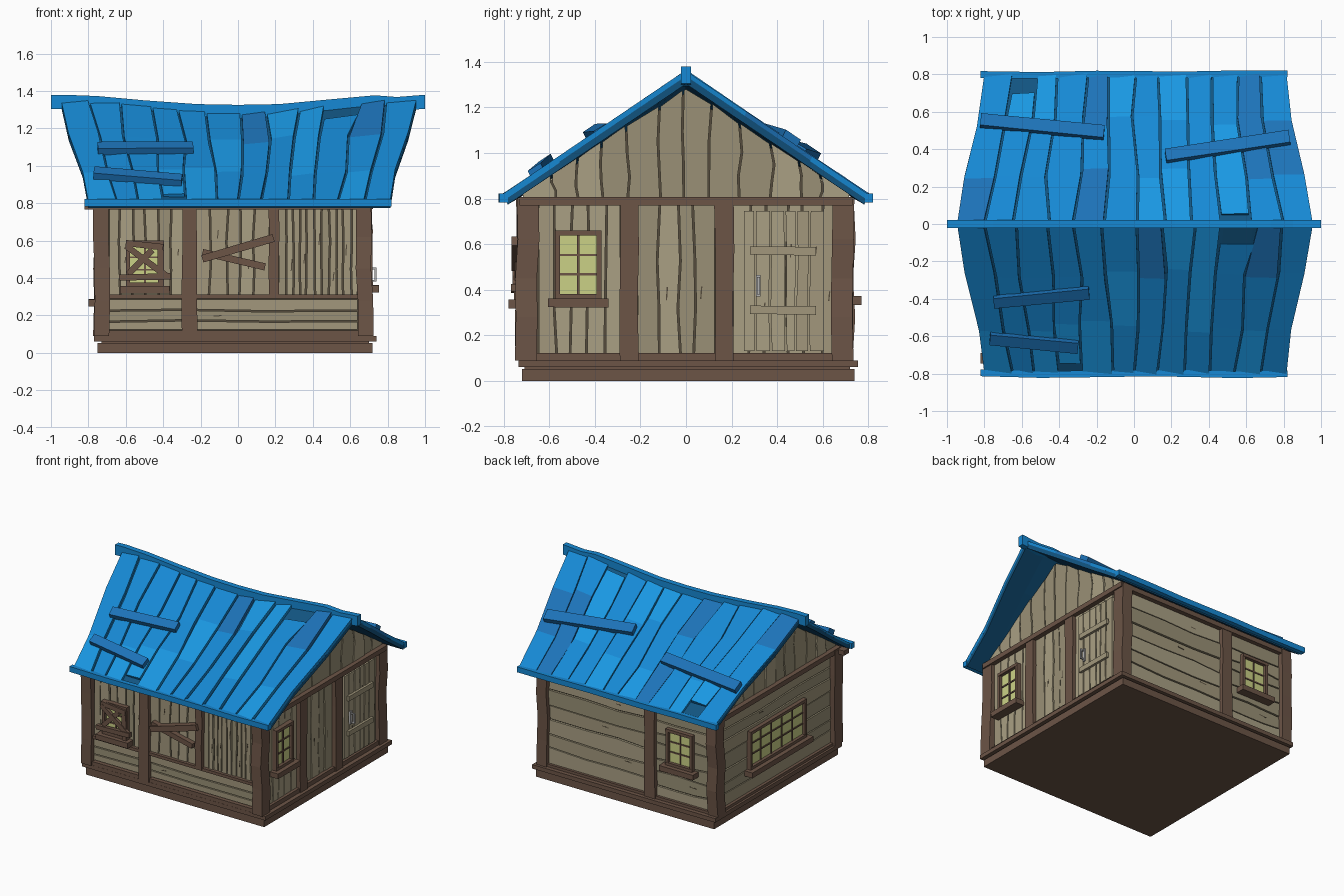
import bpy, bmesh, random
from mathutils import Vector

if "Cube" in bpy.data.objects:
    bpy.data.objects.remove(bpy.data.objects["Cube"])
random.seed(7)
R = random.uniform


def mat(name, r, g, b):
    m = bpy.data.materials.new(name)
    m.diffuse_color = (r, g, b, 1)
    m.use_nodes = True
    m.node_tree.nodes["Principled BSDF"].inputs["Base Color"].default_value = m.diffuse_color
    return m


WALL = [mat("plank", .36, .31, .20), mat("plank_light", .40, .35, .23), mat("plank_dull", .32, .28, .18)]
DARK = [mat("gap", .09, .07, .045)]
WOOD = [mat("timber", .15, .09, .062)]
PANE = [mat("pane", .60, .64, .24)]
BLUE = [mat("blue", .008, .25, .66), mat("blue_deep", .012, .17, .48), mat("blue_light", .01, .31, .76)]
UNDER = [mat("blue_under", .006, .09, .22)]
METAL = [mat("metal", .45, .45, .45)]

# Wall planes: u along the wall, v up, d outwards
FRONT = lambda u, v, d: (u, -.71 - d, v)
BACK = lambda u, v, d: (u, .70 + d, v)
RIGHT = lambda u, v, d: (.685 + d, u, v)
LEFT = lambda u, v, d: (-.73 - d, u, v)


def loft(rings, shades=None):
    """Closed solid through rings of equal size; shades gives a material per segment."""
    n = len(rings[0])
    verts = [p for r in rings for p in r]
    faces = [(tuple(range(n)), 0), (tuple(range(len(verts) - n, len(verts))), 0)]
    for k in range(len(rings) - 1):
        for i in range(n):
            a, b = k * n + i, k * n + (i + 1) % n
            faces.append(((a, b, b + n, a + n), shades[k] if shades else 0))
    return verts, faces


def prism(face, pts, d0, d1, m=0):
    v, f = loft([[face(u, w, d) for u, w in pts] for d in (d0, d1)], [m])
    return v, [(q, m) for q, _ in f]


def rect(face, u0, u1, v0, v1, d0, d1, m=0):
    return prism(face, [(u0, v0), (u1, v0), (u1, v1), (u0, v1)], d0, d1, m)


def board(face, p, q, width, d0, d1, m=0):
    p, q = Vector(p), Vector(q)
    s = (q - p).normalized().orthogonal() * width / 2
    return prism(face, [p + s, p - s * .8, q - s, q + s * .9], d0, d1, m)


def obj(name, parts, mats):
    bm = bmesh.new()
    for verts, faces in parts:
        vs = [bm.verts.new(v) for v in verts]
        for idx, m in faces:
            bm.faces.new([vs[i] for i in idx]).material_index = m
    bmesh.ops.recalc_face_normals(bm, faces=bm.faces)
    me = bpy.data.meshes.new(name)
    bm.to_mesh(me)
    bm.free()
    for m in mats:
        me.materials.append(m)
    o = bpy.data.objects.new(name, me)
    bpy.context.collection.objects.link(o)


def beam(name, path, w, h, mats, up=(0, 0, 1)):
    """Rectangular bar along a path; up=x or z picks the cross-section plane."""
    rings = []
    for p in path:
        c = [(-w, -h), (w, -h), (w, h), (-w, h)]
        rings.append([(p[0] + a / 2, p[1] + b / 2, p[2]) if up[2] else (p[0], p[1] + a / 2, p[2] + b / 2) for a, b in c])
    obj(name, [loft(rings)], mats)


def planks(name, face, a0, a1, b0, b1, n, vert=True, top=None, d=0):
    """Row of jagged planks between a0 and a1, with a few cracks."""
    w = (a1 - a0) / n
    cuts = [a0 + w * i + (R(-.16, .16) * w if 0 < i < n else 0) for i in range(n + 1)]
    stops = [0, .3, .62, 1]
    offs = [[R(-.09, .09) * w if 0 < i < n else 0 for _ in stops] for i in range(n + 1)]
    edge = lambda i, g: [(cuts[i] + o + g, b0 + ((top(cuts[i]) if top else b1) - b0) * t) for o, t in zip(offs[i], stops)]
    parts, cracks = [], []
    for i in range(n):
        pts = edge(i, .004)
        if top and cuts[i] < 0 < cuts[i + 1]:
            pts.append((0, top(0)))
        pts += edge(i + 1, -.004)[::-1]
        h = d + R(0, .007)
        parts.append(prism(face, pts if vert else [(q, p) for p, q in pts], d - .014, h, random.randrange(3)))
        if i % 2 and not top:
            c, b = cuts[i] + w * R(.35, .65), b0 + (b1 - b0) * R(.15, .8)
            ln = R(.03, .07)
            p, q = (c, b), (c + .004, b + ln)
            cracks.append(board(face, p if vert else p[::-1], q if vert else q[::-1], .006, d, h + .001))
    obj(name, parts, WALL)
    if cracks:
        obj(name + "_cracks", cracks, DARK)


def window(name, face, u0, u1, v0, v1, cols, rows):
    f = .022
    obj(name + "_glass", [rect(face, u0 + f, u1 - f, v0 + f, v1 - f, 0, .013)], PANE)
    bars = [rect(face, u0, u0 + f, v0, v1, 0, .035), rect(face, u1 - f, u1, v0, v1, 0, .035),
            rect(face, u0, u1, v1 - f, v1, 0, .037), rect(face, u0, u1, v0, v0 + f, 0, .037)]
    for i in range(1, cols):
        c = u0 + f + (u1 - u0 - 2 * f) * i / cols
        bars.append(rect(face, c - .005, c + .005, v0, v1, 0, .02))
    for i in range(1, rows):
        c = v0 + f + (v1 - v0 - 2 * f) * i / rows
        bars.append(rect(face, u0, u1, c - .005, c + .005, 0, .019))
    obj(name + "_frame", bars, WOOD)
    obj(name + "_sill", [board(face, (u0 - .03, v0 - .02), (u1 + .03, v0 - .017), .042, 0, .07)], WOOD)


# Base and dark core behind the planks
TOP = lambda x, y, z: (x, y, z)
obj("base", [rect(TOP, -.75, .72, -.72, .74, 0, .052), rect(TOP, -.77, .74, -.735, .755, .06, .09),
             rect(TOP, -.73, .70, -.71, .72, .04, .07)], WOOD)
obj("wall_core", [rect(TOP, -.72, .675, -.70, .69, .07, .8)], DARK)

# Corner posts, slightly crooked
for n, x in (("left", -.727), ("right", .676)):
    for k, y in (("front", -.696), ("back", .69)):
        path = [(x + R(-.008, .008), y + R(-.008, .008), z) for z in (.09, .28, .45, .62, .80)]
        beam(f"corner_post_{k}_{n}", path, .082, .095, WOOD)

# Wall posts and rails
post = lambda f, u, w, v0=.09, v1=.78: prism(
    f, [(u - w / 2 + R(-.005, .005), v0 + (v1 - v0) * t) for t in (0, .35, .7, 1)]
    + [(u + w / 2 + R(-.005, .005), v0 + (v1 - v0) * t) for t in (1, .7, .35, 0)], -.02, .032)
obj("wall_posts", [post(FRONT, -.26, .08), post(FRONT, .192, .055, .30), post(BACK, -.21, .085),
                   post(RIGHT, -.25, .083), post(RIGHT, .168, .085)], WOOD)
obj("rails", [rect(FRONT, -.82, .70, .765, .80, -.02, .036), rect(BACK, -.75, .70, .765, .80, -.02, .036),
              rect(RIGHT, -.73, .73, .77, .806, -.02, .038), rect(LEFT, -.73, .73, .77, .806, -.02, .038),
              rect(FRONT, -.70, .65, .09, .118, -.02, .024), rect(FRONT, -.70, .65, .29, .312, -.02, .026),
              rect(RIGHT, -.66, .67, .09, .122, -.02, .024), rect(BACK, -.70, .65, .09, .11, -.02, .024),
              rect(LEFT, -.66, .67, .09, .11, -.02, .024)], WOOD)

# Wall planks
planks("front_low_planks", FRONT, .12, .29, -.69, .64, 3, False)
planks("front_left_planks", FRONT, -.69, -.29, .31, .77, 6)
planks("front_mid_planks", FRONT, -.23, .17, .31, .77, 5)
planks("front_right_planks", FRONT, .215, .64, .31, .77, 11)
planks("right_window_planks", RIGHT, -.65, -.285, .12, .775, 5)
planks("right_mid_planks", RIGHT, -.215, .13, .12, .775, 4)
planks("right_door_wall_planks", RIGHT, .205, .66, .12, .775, 6)
planks("back_wide_planks", BACK, .105, .77, -.175, .64, 6, False)
planks("back_window_planks", BACK, .105, .77, -.69, -.245, 7, False)
planks("left_planks", LEFT, .105, .775, -.66, .65, 7, False)

# Gables
gable = lambda u: 1.28 - .63 * abs(u)
for n, f in (("right", RIGHT), ("left", LEFT)):
    obj(n + "_gable_core", [prism(f, [(-.73, .79), (.73, .79), (0, 1.265)], -.045, -.01)], DARK)
    planks(n + "_gable_planks", f, -.72, .72, .80, 0, 12, True, gable)

# Windows
window("front_window", FRONT, -.60, -.395, .355, .60, 2, 3)
window("right_window", RIGHT, -.575, -.37, .36, .66, 2, 3)
window("back_window", BACK, -.565, -.345, .37, .64, 2, 3)
window("left_window", LEFT, -.33, .33, .285, .57, 5, 3)

# Boards nailed over the front wall
obj("front_window_boards", [board(FRONT, p, q, .036, .03, d) for p, q, d in (
    ((-.60, .57), (-.38, .41), .052), ((-.635, .40), (-.36, .41), .058), ((-.60, .585), (-.40, .565), .05),
    ((-.585, .42), (-.46, .55), .047), ((-.41, .35), (-.415, .55), .045))], WOOD)
obj("front_wall_boards", [board(FRONT, (-.19, .50), (.19, .615), .045, 0, .055),
                          board(FRONT, (-.19, .535), (.145, .46), .04, 0, .04)], WOOD)

# Door with battens and handle
planks("door_planks", RIGHT, .25, .61, .13, .745, 6, d=.014)
obj("door_battens", [board(RIGHT, (.28, z), (.57, z), .04, .01, .034) for z in (.31, .57)], WALL)
obj("door_handle", [rect(RIGHT, .308, .328, .37, .465, .015, .028), rect(RIGHT, .313, .323, .38, .39, .02, .05),
                    rect(RIGHT, .313, .323, .445, .455, .02, .05), rect(RIGHT, .312, .324, .38, .455, .045, .055)], METAL)


# Sagging roof surface: t runs ridge to eave, f runs left to right
def lerp_table(tab, t):
    for (a, p), (b, q) in zip(tab, tab[1:]):
        if t <= b:
            return p + (q - p) * (t - a) / (b - a)
    return tab[-1][1]


LEFT_EDGE = [(0, -.945), (.33, -.905), (.7, -.83), (1, -.80)]
RIGHT_EDGE = [(0, .955), (.33, .91), (.7, .84), (1, .815)]


def ridge(x):
    k = min(1, abs(x) / .85)
    return 1.268 + .07 * k * k * (3 - 2 * k)


def roof(f, t, side, h=0):
    l, r = lerp_table(LEFT_EDGE, t), lerp_table(RIGHT_EDGE, t)
    x = l + (r - l) * f
    z = ridge(x)
    return (x, side * (.795 * t + h * .5), z + (.80 - z) * t + h)


N = 12
SHORT = {(-1, 3): (0, .93), (-1, 9): (.13, 1), (1, 1): (0, .87), (1, 9): (.06, 1)}
for side, name in ((-1, "front"), (1, "back")):
    sheet = []
    for i in range(N):
        a, b = i / N, (i + 1) / N
        sheet.append(loft([[roof(a, t, side, -.026), roof(b, t, side, -.026), roof(b, t, side, 0), roof(a, t, side, 0)]
                           for t in (0, .33, .7, 1)]))
    obj(name + "_roof_sheet", sheet, UNDER)
    wob = [[R(-.012, .012) if 0 < i < N else 0 for _ in range(4)] for i in range(N + 1)]
    parts = []
    for i in range(N):
        t0, t1 = SHORT.get((side, i), (0, 1))
        ha, hb = R(.008, .014), R(.014, .024)
        rings = []
        for k, t in enumerate((t0, .33 + R(-.04, .04), .68 + R(-.04, .04), t1)):
            a = i / N + wob[i][k] + (.003 if i else 0)
            b = (i + 1) / N + wob[i + 1][k] - (.003 if i < N - 1 else 0)
            rings.append([roof(a, t, side, -.004), roof(b, t, side, -.004), roof(b, t, side, hb), roof(a, t, side, ha)])
        parts.append(loft(rings, random.choices((0, 1, 2), (5, 2, 3), k=3)))
    obj(name + "_roof_planks", parts, BLUE)
    xs = (-.82, -.5, -.2, 0, .25, .55, .82)
    beam(name + "_eave_beam", [(x, side * (.80 + R(-.006, .006)), .802) for x in xs], .036, .04, BLUE, (1, 0, 0))

# Ridge beam
beam("ridge_beam", [(x, 0, z) for x, z in ((-1, 1.34), (-.93, 1.342), (-.75, 1.335), (-.5, 1.312), (-.22, 1.292), (0, 1.288),
     (.22, 1.292), (.5, 1.318), (.73, 1.339), (.85, 1.33), (1, 1.342))], .042, .075, BLUE, (1, 0, 0))


# Patch boards on the roof, laid flat on the slope
def on_slope(side):
    return lambda u, v, d: (u, side * (v + d * .5), ridge(u) + (.80 - ridge(u)) * v / .795 + d)


obj("front_roof_patches", [board(on_slope(-1), (-.75, .40), (-.24, .355), .06, .012, .046, 1),
                           board(on_slope(-1), (-.77, .595), (-.30, .645), .06, .012, .046, 1)], BLUE)
obj("back_roof_patches", [board(on_slope(1), (-.82, .535), (-.16, .475), .07, .012, .046, 1),
                          board(on_slope(1), (.17, .345), (.83, .45), .07, .012, .046, 1)], BLUE)
